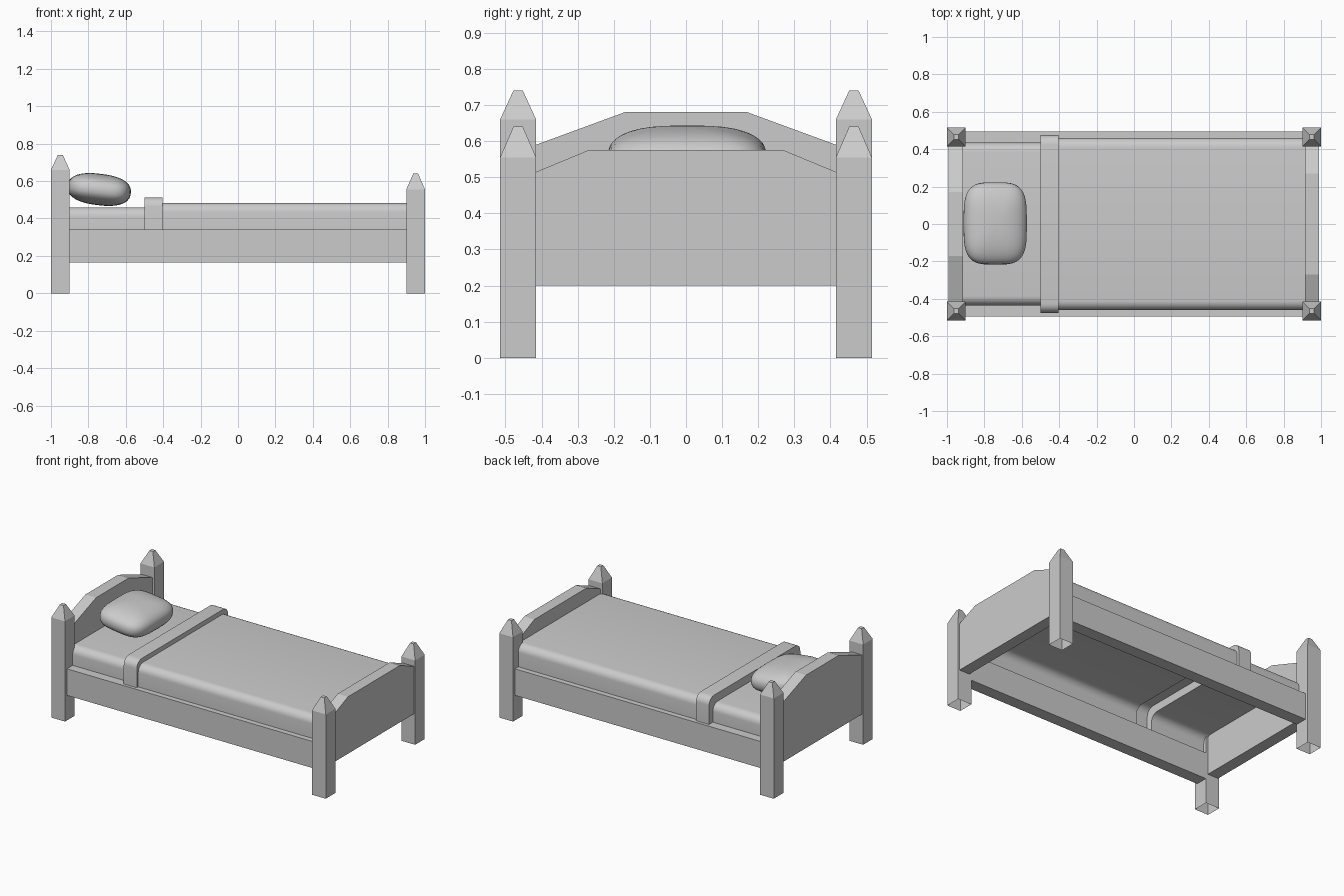
import bpy, bmesh
from math import sin, cos, pi, radians, copysign
from mathutils import Matrix, Vector

if "Cube" in bpy.data.objects:
    bpy.data.objects.remove(bpy.data.objects["Cube"])


def make(name, bm, smooth=False):
    bmesh.ops.recalc_face_normals(bm, faces=bm.faces)
    me = bpy.data.meshes.new(name)
    bm.to_mesh(me)
    bm.free()
    ob = bpy.data.objects.new(name, me)
    bpy.context.collection.objects.link(ob)
    if smooth:
        bpy.ops.object.select_all(action='DESELECT')
        ob.select_set(True)
        bpy.context.view_layer.objects.active = ob
        bpy.ops.object.shade_smooth_by_angle(angle=radians(35))
    return ob


def loft(name, rings, closed=True, caps=(), smooth=False):
    """Skin a sequence of equal-length rings; caps lists ring indices to fill."""
    bm = bmesh.new()
    vs = [[bm.verts.new(p) for p in r] for r in rings]
    n = len(vs[0])
    for a, b in zip(vs, vs[1:]):
        for i in range(n if closed else n - 1):
            j = (i + 1) % n
            bm.faces.new((a[i], a[j], b[j], b[i]))
    for c in caps:
        bm.faces.new(vs[c])
    return make(name, bm, smooth)


def square(cx, cy, z, h):
    return [(cx + sx * h, cy + sy * h, z) for sx, sy in ((-1, -1), (1, -1), (1, 1), (-1, 1))]


# Corner posts with pointed tops, open underneath
for end, x, shoulder, tip in (("head", -0.95, 0.66, 0.74), ("foot", 0.95, 0.555, 0.64)):
    for side, y in (("front", -0.465), ("back", 0.465)):
        loft(f"{end}_post_{side}",
             [square(x, y, 0, 0.05), square(x, y, shoulder, 0.05), square(x, y, tip, 0.013)],
             caps=[2])

# Headboard and footboard with chamfered tops
for name, x0, x1, edge, top, flat in (("headboard", -0.993, -0.915, 0.59, 0.68, 0.17),
                                      ("footboard", 0.915, 0.99, 0.515, 0.575, 0.27)):
    prof = [(-0.415, 0.2), (0.415, 0.2), (0.415, edge), (flat, top), (-flat, top), (-0.415, edge)]
    loft(name, [[(x, y, z) for y, z in prof] for x in (x0, x1)], caps=[0, 1])

# Side rails
for side, s in (("front", -1), ("back", 1)):
    prof = [(s * 0.415, 0.165), (s * 0.495, 0.165), (s * 0.495, 0.34), (s * 0.415, 0.34)]
    loft(f"side_rail_{side}", [[(x, y, z) for y, z in prof] for x in (-0.905, 0.905)], caps=[0, 1])


# Bedding: one draped shell stepping from sheet to folded band to blanket
def drape(x, w, top, r=0.05, seg=6):
    half = [(w, 0.335)]
    for i in range(seg + 1):
        a = i / seg * pi / 2
        half.append((w - r + r * cos(a), top - r + r * sin(a)))
    return [(x, y, z) for y, z in half + [(-y, z) for y, z in reversed(half)]]


sheet, band, blanket = (0.435, 0.46), (0.475, 0.513), (0.46, 0.483)
loft("bedding", [drape(-0.915, *sheet), drape(-0.5, *sheet), drape(-0.5, *band),
                 drape(-0.405, *band), drape(-0.405, *blanket), drape(0.915, *blanket)],
     closed=False, smooth=True)


# Pillow: softened box, tilted slightly towards the foot
def power(v, e):
    return copysign(abs(v) ** e, v)


bm = bmesh.new()
bmesh.ops.create_uvsphere(bm, u_segments=40, v_segments=20, radius=1)
for v in bm.verts:
    p = v.co.copy()
    rad = (p.x ** 2 + p.y ** 2) ** 0.5
    if rad > 1e-5:
        c, s = p.x / rad, p.y / rad
        k = power(rad, 0.82)
        v.co = Vector((0.17 * k * power(c, 0.55), 0.22 * k * power(s, 0.55), 0.084 * power(p.z, 0.82)))
    else:
        v.co = Vector((0, 0, 0.084 * p.z))
bm.transform(Matrix.Translation((-0.742, 0.003, 0.555)) @ Matrix.Rotation(radians(7), 4, 'Y'))
make("pillow", bm, True)
